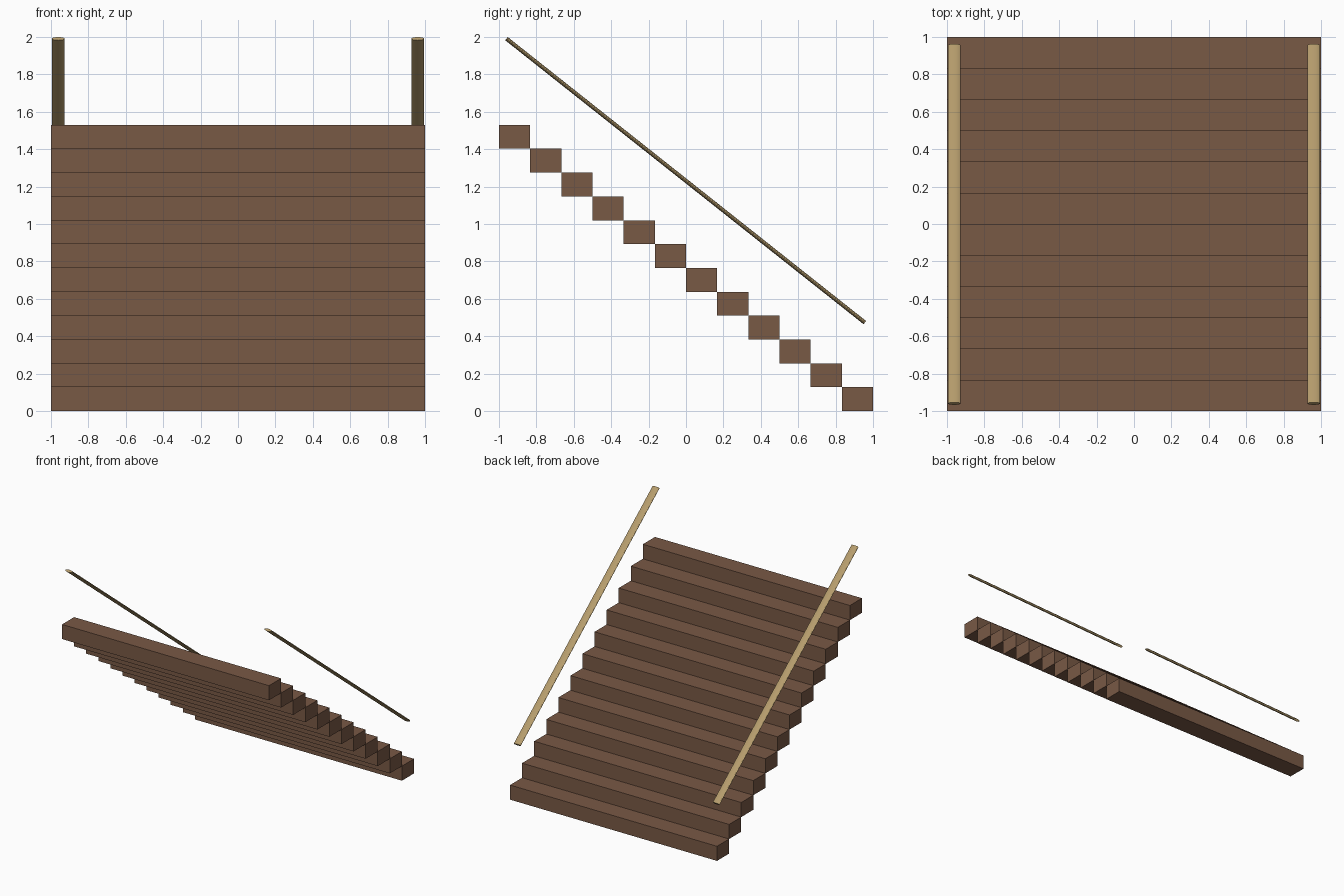
import bpy
from mathutils import Vector

if "Cube" in bpy.data.objects:
    bpy.data.objects.remove(bpy.data.objects["Cube"])

STEPS = 12
DEPTH = 2.0 / STEPS
RISE = 1.53 / STEPS


def material(name, color):
    m = bpy.data.materials.new(name)
    m.diffuse_color = (*color, 1)
    m.use_nodes = True
    m.node_tree.nodes["Principled BSDF"].inputs["Base Color"].default_value = m.diffuse_color
    return m


step_wood = material("step_wood", (0.19, 0.10, 0.06))
rail_wood = material("rail_wood", (0.46, 0.33, 0.15))

# Solid treads, rising from the back to the front
for i in range(STEPS):
    bpy.ops.mesh.primitive_cube_add(
        size=1, location=(0, 1 - (i + 0.5) * DEPTH, (i + 0.5) * RISE))
    step = bpy.context.object
    step.name = f"step_{i + 1:02d}"
    step.scale = (2, DEPTH, RISE)
    step.data.materials.append(step_wood)

# Flattened round handrails floating above both sides
top, bottom = Vector((0, -0.96, 1.991)), Vector((0, 0.956, 0.473))
axis = top - bottom
for side, x in (("left", -0.961), ("right", 0.961)):
    bpy.ops.mesh.primitive_cylinder_add(
        vertices=16, radius=1, depth=1,
        location=(top + bottom) / 2 + Vector((x, 0, 0)))
    rail = bpy.context.object
    rail.name = f"handrail_{side}"
    rail.rotation_euler = Vector((0, 0, 1)).rotation_difference(axis).to_euler()
    rail.scale = (0.034, 0.011, axis.length)
    rail.data.materials.append(rail_wood)
    bpy.ops.object.transform_apply(location=False, rotation=False, scale=True)
    bpy.ops.object.shade_smooth_by_angle()
